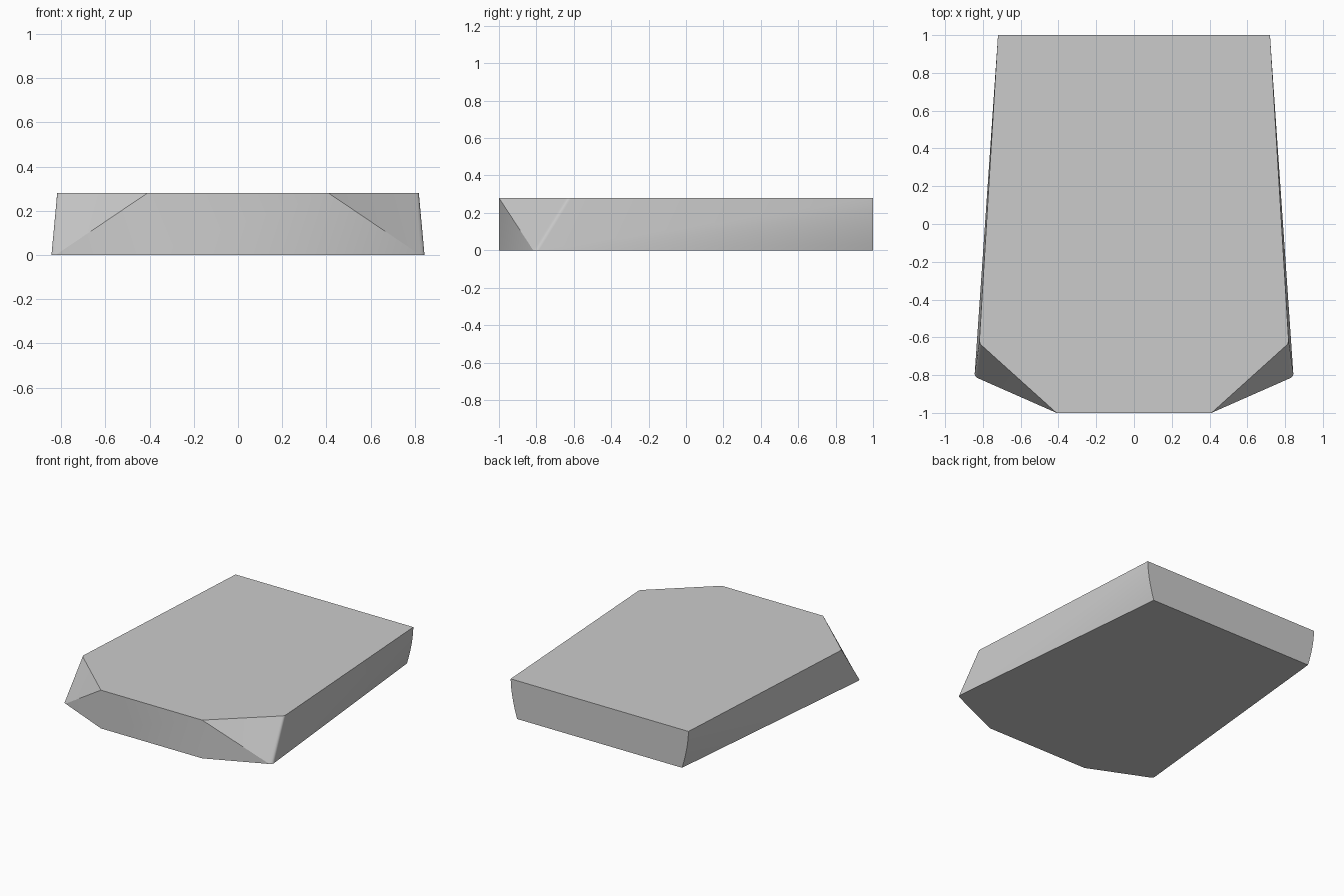
import bpy, bmesh, math
from mathutils import Vector

cube = bpy.data.objects.get("Cube")
if cube:
    bpy.data.objects.remove(cube, do_unlink=True)

HEIGHT = 0.28
ROUND_STEPS = 4
BACK_STEPS = 8

grey = bpy.data.materials.new("light grey")
grey.use_nodes = True
colour = (0.6, 0.6, 0.6, 1)
grey.diffuse_color = colour
grey.node_tree.nodes["Principled BSDF"].inputs["Base Color"].default_value = colour

bm = bmesh.new()


def rounded(start, corner, end):
    """Short curve around a corner."""
    a, b, c = Vector(start), Vector(corner), Vector(end)
    points = []
    for i in range(ROUND_STEPS + 1):
        t = i / ROUND_STEPS
        points.append((1 - t) ** 2 * a + 2 * t * (1 - t) * b + t * t * c)
    return points


def build_side(sign):
    """Wall of one side; returns its rim vertices from front to back."""
    def vert(p):
        return bm.verts.new((sign * p[0], p[1], p[2]))

    def face(*verts):
        bm.faces.new(verts if sign > 0 else verts[::-1])

    front_top = vert((0.41, -1, HEIGHT))
    front_bottom = vert((0.41, -1, 0))
    top = [vert(p) for p in rounded(
        (0.807, -0.642, HEIGHT), (0.819, -0.63, HEIGHT), (0.818, -0.612, HEIGHT))]
    bottom = [vert(p) for p in rounded(
        (0.825, -0.817, 0), (0.848, -0.808, 0), (0.843, -0.785, 0))]

    # back corner curves inward towards the base
    back = []
    for i in range(BACK_STEPS + 1):
        t = i / BACK_STEPS
        back.append(vert((0.72 - 0.052 * t ** 1.7, 1, HEIGHT * (1 - t))))

    # split front chamfer
    face(front_top, front_bottom, bottom[0])
    face(front_top, bottom[0], top[0])
    # rounded front corner
    for i in range(ROUND_STEPS):
        face(bottom[i], bottom[i + 1], top[i + 1], top[i])
    # twisted side wall, fanned from the front foot
    face(bottom[-1], back[0], top[-1])
    for upper, lower in zip(back, back[1:]):
        face(bottom[-1], lower, upper)

    return [front_top] + top + [back[0]], [front_bottom] + bottom + [back[-1]], back


top_l, bottom_l, back_l = build_side(1)
top_r, bottom_r, back_r = build_side(-1)

# top, base, front and back panels
bm.faces.new(top_l + top_r[::-1])
bm.faces.new(bottom_r + bottom_l[::-1])
bm.faces.new((top_l[0], top_r[0], bottom_r[0], bottom_l[0]))
bm.faces.new(back_l + back_r[::-1])
bmesh.ops.recalc_face_normals(bm, faces=bm.faces[:])

mesh = bpy.data.meshes.new("wedge_block")
bm.to_mesh(mesh)
bm.free()
mesh.materials.append(grey)
block = bpy.data.objects.new("wedge_block", mesh)
bpy.context.collection.objects.link(block)

bpy.ops.object.select_all(action='DESELECT')
block.select_set(True)
bpy.context.view_layer.objects.active = block
bpy.ops.object.shade_smooth_by_angle(angle=math.radians(30))
